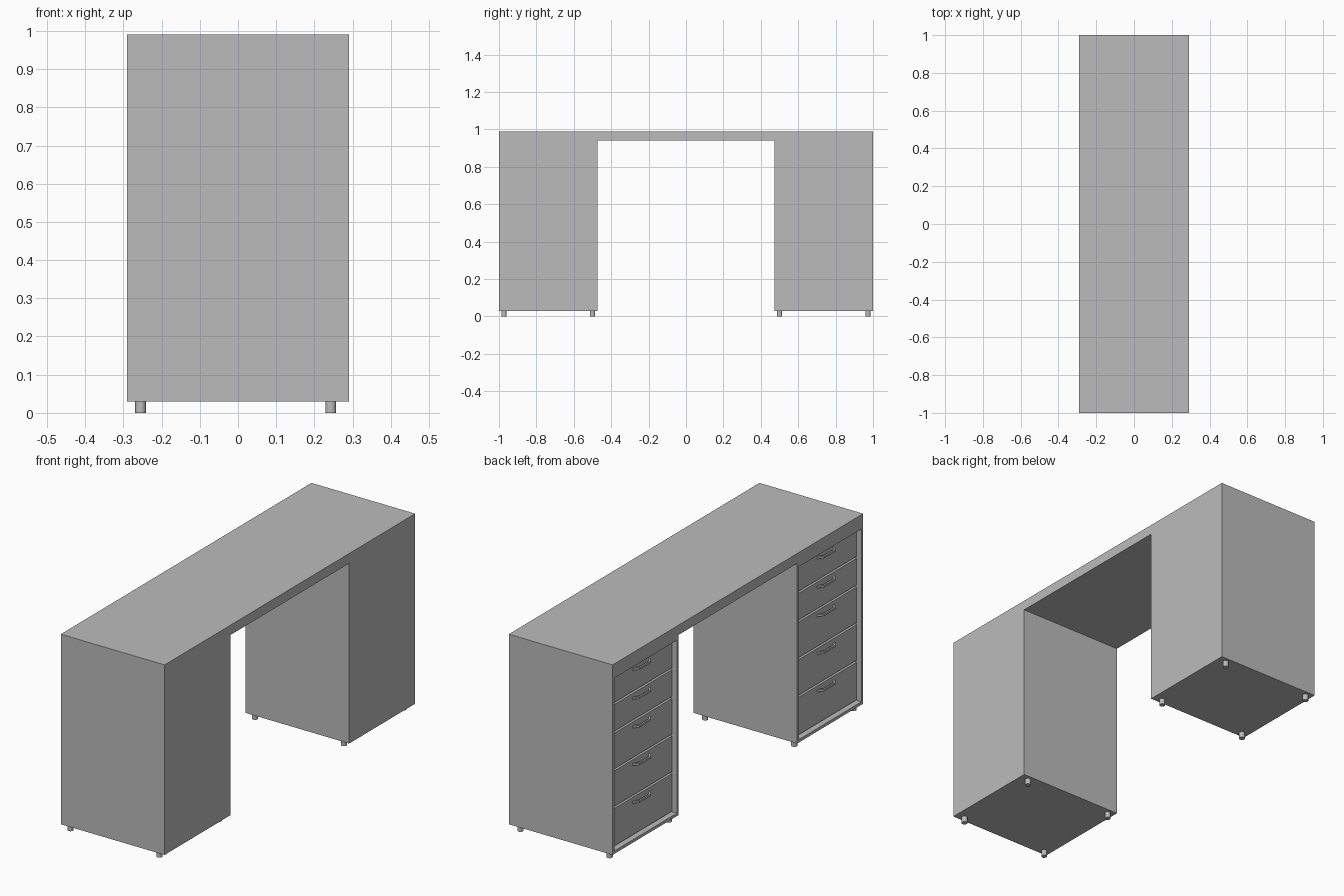
import bpy
import bmesh

cube = bpy.data.objects.get("Cube")
if cube:
    bpy.data.objects.remove(cube, do_unlink=True)

grey = bpy.data.materials.new("plain grey")
grey.use_nodes = True
COLOUR = (0.5, 0.5, 0.5, 1)
grey.diffuse_color = COLOUR
grey.node_tree.nodes["Principled BSDF"].inputs["Base Color"].default_value = COLOUR


def finish(name, bm):
    bmesh.ops.recalc_face_normals(bm, faces=bm.faces[:])
    mesh = bpy.data.meshes.new(name)
    bm.to_mesh(mesh)
    bm.free()
    mesh.materials.append(grey)
    obj = bpy.data.objects.new(name, mesh)
    bpy.context.collection.objects.link(obj)
    return obj


def box(name, x, y, z):
    """Box between the (low, high) limits on each axis."""
    bm = bmesh.new()
    bmesh.ops.create_cube(bm, size=1)
    for v in bm.verts:
        v.co = [lo + (c + 0.5) * (hi - lo) for c, (lo, hi) in zip(v.co, (x, y, z))]
    return finish(name, bm)


def prism(name, outline, z0, z1):
    """Flat outline in x and y, extruded upwards."""
    bm = bmesh.new()
    face = bm.faces.new([bm.verts.new((x, y, z0)) for x, y in outline])
    made = bmesh.ops.extrude_face_region(bm, geom=[face])["geom"]
    top = [g for g in made if isinstance(g, bmesh.types.BMVert)]
    bmesh.ops.translate(bm, verts=top, vec=(0, 0, z1 - z0))
    return finish(name, bm)


def foot(name, x, y):
    bpy.ops.mesh.primitive_cylinder_add(vertices=24, radius=0.014, depth=0.03,
                                        location=(x, y, 0.015))
    obj = bpy.context.object
    obj.name = name
    obj.data.materials.append(grey)
    bpy.ops.object.shade_smooth_by_angle()


HALF = 0.29            # half the depth of the desk
BASE, UNDER, TOP = 0.03, 0.94, 0.99
INNER = 0.473          # inner face of each pedestal
PANEL = 0.014
FRONT = -HALF + 0.024  # recessed face of the drawers
TOPS = [0.912, 0.765, 0.62, 0.43, 0.24, 0.05]
GAP = 0.01

box("desktop", (-HALF, HALF), (-1, 1), (UNDER, TOP))

for side, s in (("left", -1), ("right", 1)):
    def span(a, b):
        return tuple(sorted((s * a, s * b)))

    # Pedestal carcass, open towards -x
    box(side + "_outer_panel", (-HALF, HALF), span(1 - PANEL, 1), (BASE, UNDER))
    box(side + "_inner_panel", (-HALF, HALF), span(INNER, INNER + PANEL), (BASE, UNDER))
    inside = span(INNER + PANEL, 1 - PANEL)
    box(side + "_back_panel", (HALF - PANEL, HALF), inside, (BASE, UNDER))
    box(side + "_bottom_panel", (-HALF, HALF - PANEL), inside, (BASE, TOPS[-1] - 0.005))
    box(side + "_top_rail", (-HALF, HALF - PANEL), inside, (TOPS[0] + 0.006, UNDER))

    # Drawers with bow handles
    mid = s * (INNER + 1) / 2
    lo, hi = inside[0] + 0.004, inside[1] - 0.004
    for i, (top, below) in enumerate(zip(TOPS, TOPS[1:]), 1):
        bottom = below + GAP if i < 5 else below
        name = f"{side}_drawer_{i}"
        box(name + "_front", (FRONT, FRONT + 0.018), (lo, hi), (bottom, top))
        box(name + "_box", (FRONT + 0.018, HALF - 0.03), (lo + 0.01, hi - 0.01),
            (bottom + 0.01, top - 0.02))
        outer = [(0, -0.07), (-0.022, -0.045), (-0.022, 0.045), (0, 0.07)]
        inner = [(0, 0.058), (-0.014, 0.039), (-0.014, -0.039), (0, -0.058)]
        prism(name + "_handle", [(FRONT + x, mid + y) for x, y in outer + inner],
              top - 0.03, top - 0.02)

    # Feet
    for x in (-0.255, 0.243):
        for y in (0.5, 0.973):
            foot(side + "_foot", x, s * y)
